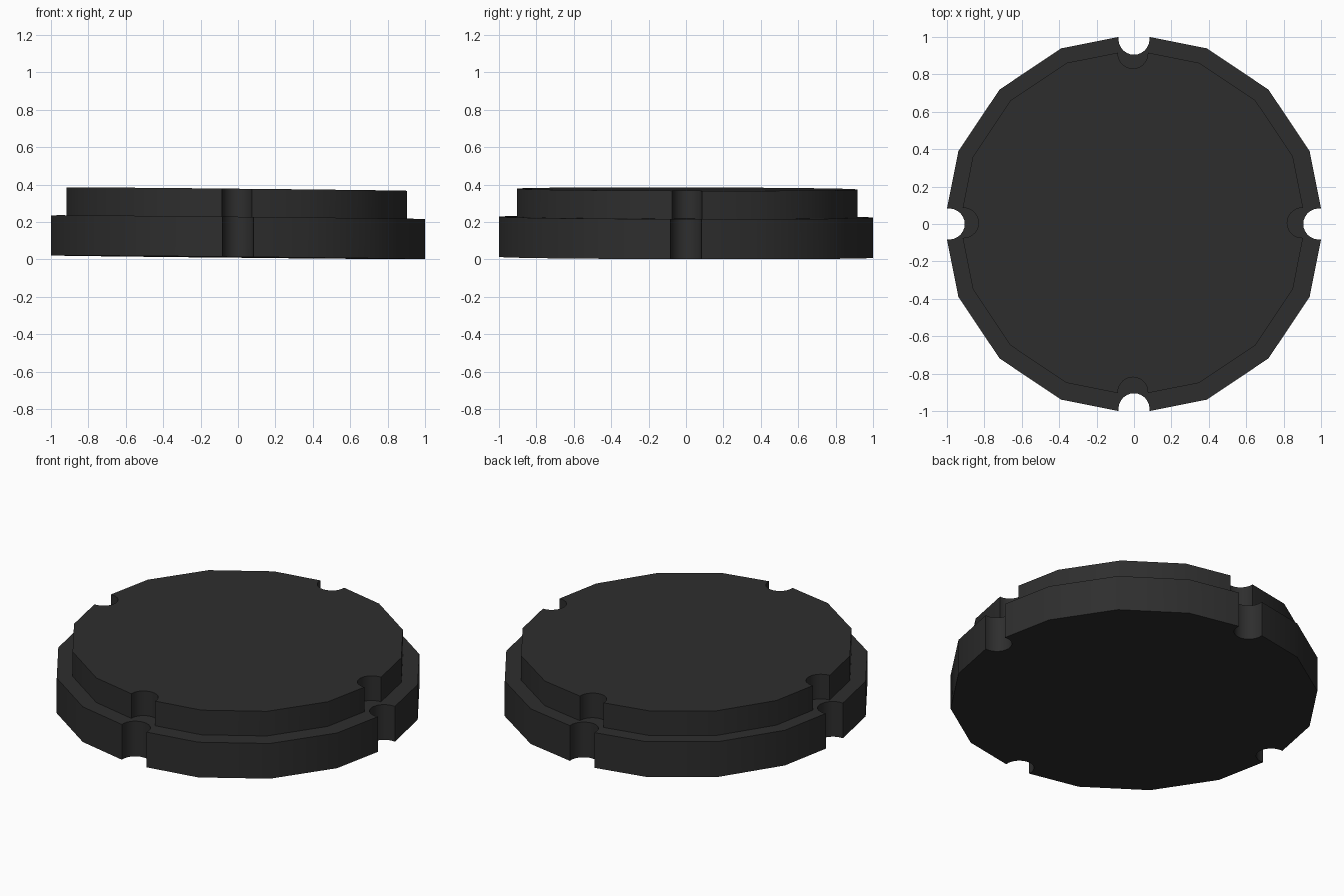
import bpy
import bmesh
import math

cube = bpy.data.objects.get("Cube")
if cube:
    bpy.data.objects.remove(cube, do_unlink=True)

# One dark charcoal material
COLOUR = (0.027, 0.027, 0.027, 1.0)
charcoal = bpy.data.materials.new("charcoal")
charcoal.diffuse_color = COLOUR
charcoal.use_nodes = True
charcoal.node_tree.nodes["Principled BSDF"].inputs["Base Color"].default_value = COLOUR

STEP = math.pi / 8            # sixteen-sided discs
SLOPE_X, SLOPE_Y = -0.010, -0.0025   # the piece leans very slightly
ARC_SEGMENTS = 14


def notched_outline(radius, notch_centre, notch_radius):
    """Sixteen-sided outline with a round notch replacing each axis corner."""
    # Where the notch circle meets the first polygon edge: x = radius - k * y
    k = math.tan(STEP / 2)
    d = radius - notch_centre
    y = (d * k + math.sqrt((d * k) ** 2 - (1 + k * k) * (d * d - notch_radius ** 2))) / (1 + k * k)
    end = math.atan2(y, d - k * y)
    quarter = []
    for i in range(ARC_SEGMENTS + 1):
        # Sweep through the inner side of the notch
        a = -end - (2 * math.pi - 2 * end) * i / ARC_SEGMENTS
        quarter.append((notch_centre + notch_radius * math.cos(a), notch_radius * math.sin(a)))
    for i in (1, 2, 3):
        quarter.append((radius * math.cos(i * STEP), radius * math.sin(i * STEP)))
    points = []
    for _ in range(4):
        points += quarter
        quarter = [(-qy, qx) for qx, qy in quarter]
    return points


def notched_disc(name, radius, notch_centre, notch_radius, bottom, top, shift=(0, 0)):
    """Extrude the notched outline into a solid, slightly leaning disc."""
    bm = bmesh.new()
    verts = [bm.verts.new((x + shift[0], y + shift[1], bottom))
             for x, y in notched_outline(radius, notch_centre, notch_radius)]
    base = bm.faces.new(verts)
    result = bmesh.ops.extrude_face_region(bm, geom=[base], use_keep_orig=True)
    raised = [g for g in result["geom"] if isinstance(g, bmesh.types.BMVert)]
    bmesh.ops.translate(bm, verts=raised, vec=(0, 0, top - bottom))
    for v in bm.verts:
        v.co.z += SLOPE_X * v.co.x + SLOPE_Y * v.co.y
    bmesh.ops.recalc_face_normals(bm, faces=bm.faces)
    mesh = bpy.data.meshes.new(name)
    bm.to_mesh(mesh)
    bm.free()
    mesh.materials.append(charcoal)
    obj = bpy.data.objects.new(name, mesh)
    bpy.context.collection.objects.link(obj)
    bpy.ops.object.select_all(action='DESELECT')
    obj.select_set(True)
    bpy.context.view_layer.objects.active = obj
    bpy.ops.object.shade_smooth_by_angle(angle=math.radians(30))
    return obj


# Wide lower tier
notched_disc("lower_disc", 1.0165, 0.988, 0.083, 0.0115, 0.226)
# Narrower upper tier, sunk a little into the lower one
notched_disc("upper_disc", 0.926, 0.905, 0.080, 0.215, 0.376, shift=(-0.006, 0.006))
